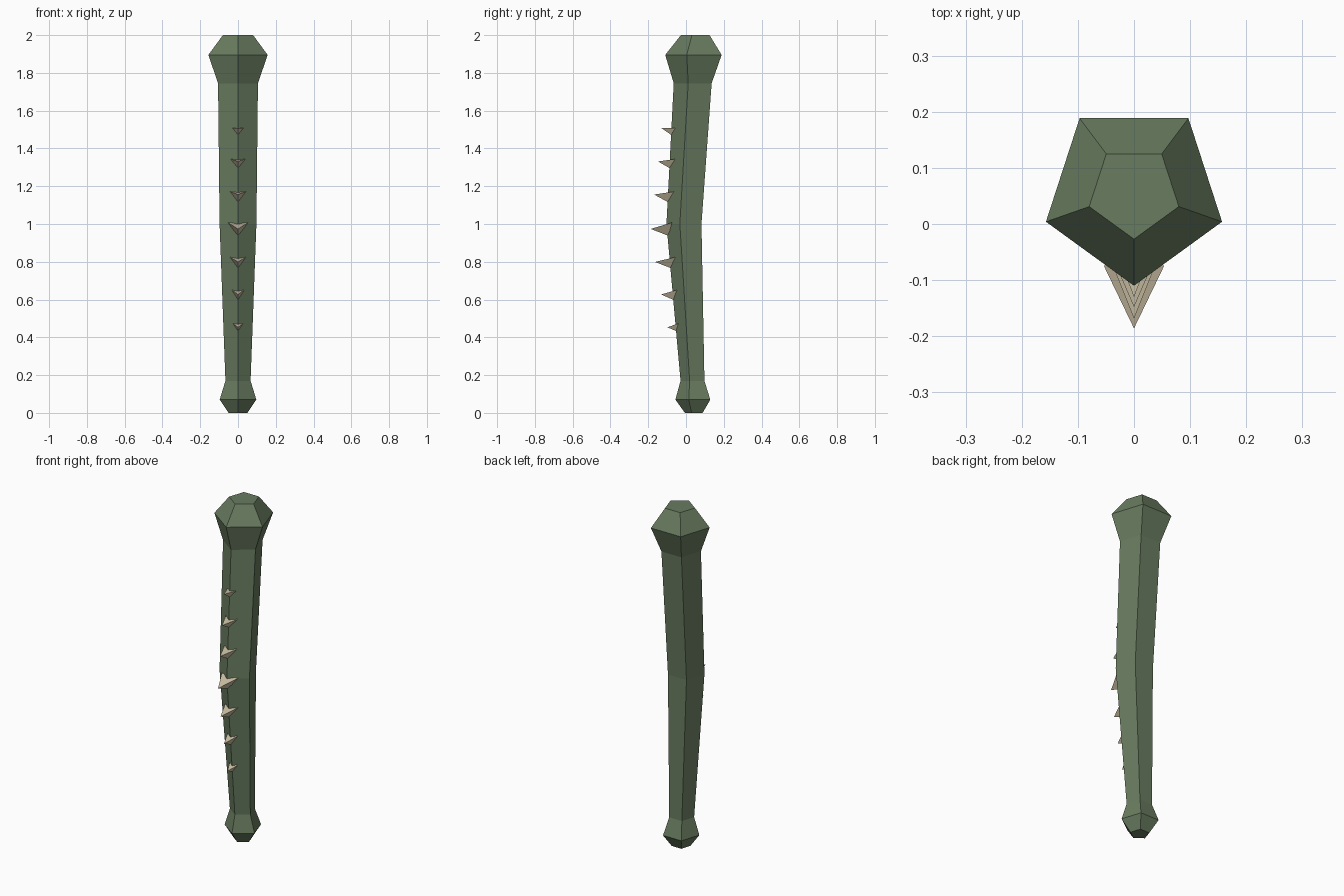
import bpy, bmesh
from math import sin, cos, tau

if "Cube" in bpy.data.objects:
    bpy.data.objects.remove(bpy.data.objects["Cube"])


def material(name, rgb):
    mat = bpy.data.materials.new(name)
    mat.use_nodes = True
    mat.diffuse_color = (*rgb, 1)
    mat.node_tree.nodes["Principled BSDF"].inputs["Base Color"].default_value = (*rgb, 1)
    return mat


def finish(bm, name, mat):
    bmesh.ops.recalc_face_normals(bm, faces=bm.faces)
    mesh = bpy.data.meshes.new(name)
    bm.to_mesh(mesh)
    bm.free()
    mesh.materials.append(mat)
    obj = bpy.data.objects.new(name, mesh)
    bpy.context.collection.objects.link(obj)
    return obj


green = material("mossy green", (0.14, 0.2, 0.115))
bone = material("pale bone", (0.6, 0.53, 0.37))

# Bent five-sided shaft with flared ends: height, centre y, radius
SIDES = 5
sections = [(0, 0.046, 0.052), (0.07, 0.046, 0.102), (0.17, 0.041, 0.07),
            (1.0, -0.001, 0.1025), (1.745, 0.046, 0.111),
            (1.895, 0.055, 0.165), (2.0, 0.057, 0.084)]
bm = bmesh.new()
rings = []
for z, cy, r in sections:
    rings.append([bm.verts.new((r * sin(tau * i / SIDES), cy - r * cos(tau * i / SIDES), z))
                  for i in range(SIDES)])
for low, high in zip(rings, rings[1:]):
    for i in range(SIDES):
        j = (i + 1) % SIDES
        bm.faces.new((low[i], low[j], high[j], high[i]))
bm.faces.new(rings[0])
bm.faces.new(rings[-1])
finish(bm, "club_shaft", green)

# Row of thorns on the front edge:
# half width, then (y, z) of the tip, upper base corners and lower base corner
thorns = [
    (0.027, (-0.098, 0.453), (-0.040, 0.474), (-0.053, 0.434)),
    (0.033, (-0.132, 0.627), (-0.048, 0.651), (-0.066, 0.598)),
    (0.043, (-0.164, 0.799), (-0.056, 0.825), (-0.082, 0.767)),
    (0.054, (-0.186, 0.974), (-0.074, 1.008), (-0.093, 0.937)),
    (0.043, (-0.169, 1.156), (-0.061, 1.172), (-0.087, 1.111)),
    (0.039, (-0.148, 1.331), (-0.058, 1.344), (-0.079, 1.291)),
    (0.029, (-0.130, 1.508), (-0.056, 1.508), (-0.071, 1.466)),
]
for n, (half, tip, upper, lower) in enumerate(thorns, 1):
    bm = bmesh.new()
    t, left, right, base = [bm.verts.new(co) for co in (
        (0, *tip), (half, *upper), (-half, *upper), (0, *lower))]
    for face in ((t, left, right), (t, right, base), (t, base, left), (left, base, right)):
        bm.faces.new(face)
    finish(bm, f"thorn_{n}", bone)
